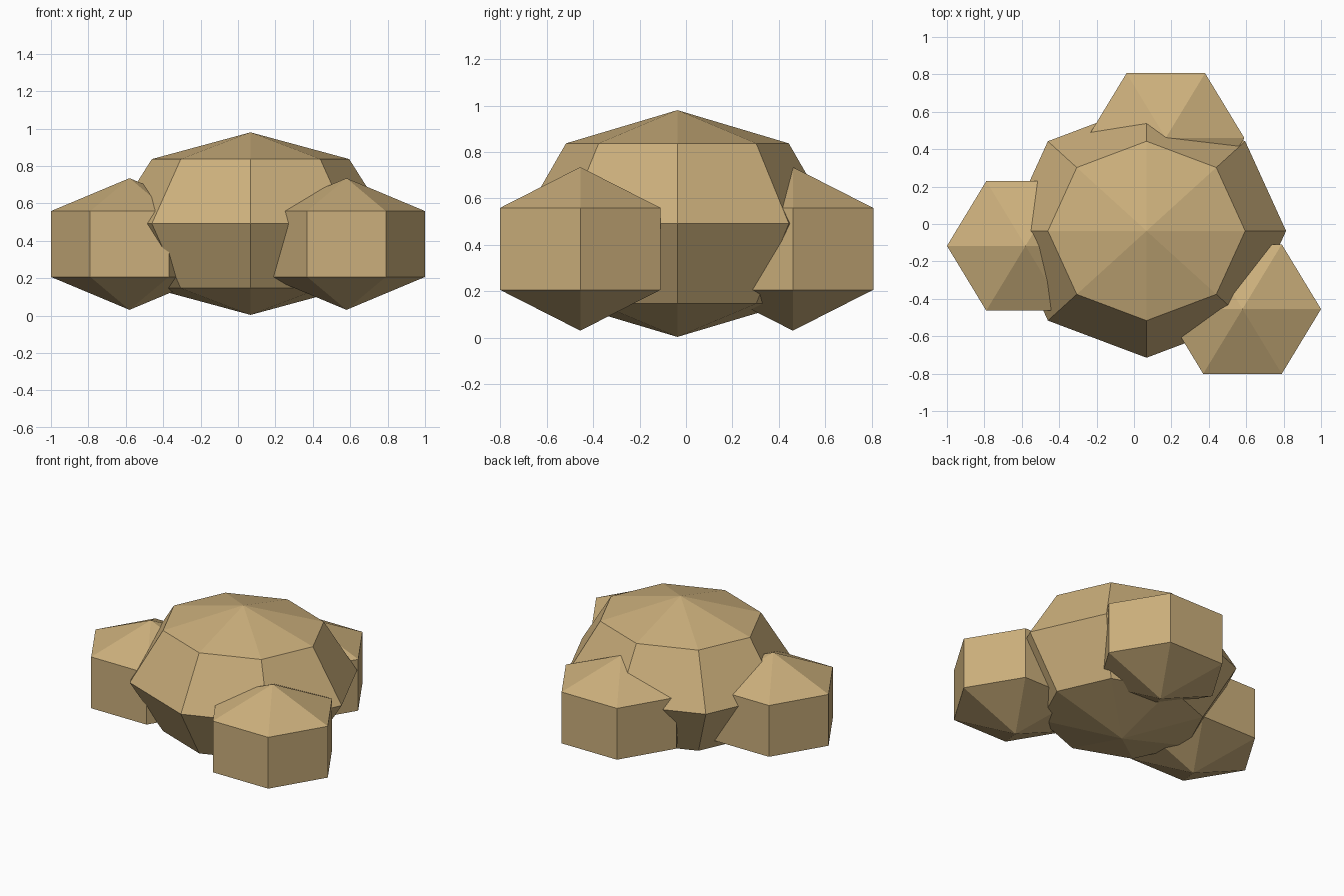
import bpy
import math

cube = bpy.data.objects.get("Cube")
if cube:
    bpy.data.objects.remove(cube, do_unlink=True)

# Single sandy colour
sand = bpy.data.materials.new("sandy_tan")
sand.use_nodes = True
tan = (0.60, 0.43, 0.20, 1.0)
sand.diffuse_color = tan
bsdf = sand.node_tree.nodes["Principled BSDF"]
bsdf.inputs["Base Color"].default_value = tan
bsdf.inputs["Roughness"].default_value = 0.9


def faceted_ball(name, centre, radii, segments, rings):
    """Flat-shaded low-poly ellipsoid with a corner on the +x axis."""
    cx, cy, cz = centre
    rx, ry, rz = radii
    verts = [(0, 0, -rz)]
    for r in range(1, rings):
        lat = math.pi * r / rings
        for s in range(segments):
            a = math.tau * s / segments
            verts.append((rx * math.sin(lat) * math.cos(a),
                          ry * math.sin(lat) * math.sin(a),
                          -rz * math.cos(lat)))
    top = len(verts)
    verts.append((0, 0, rz))

    def ring_vert(r, s):
        return 1 + (r - 1) * segments + s % segments

    faces = []
    for s in range(segments):
        faces.append((0, ring_vert(1, s + 1), ring_vert(1, s)))
        for r in range(1, rings - 1):
            faces.append((ring_vert(r, s), ring_vert(r, s + 1),
                          ring_vert(r + 1, s + 1), ring_vert(r + 1, s)))
        faces.append((ring_vert(rings - 1, s), ring_vert(rings - 1, s + 1), top))

    mesh = bpy.data.meshes.new(name)
    mesh.from_pydata(verts, [], faces)
    mesh.materials.append(sand)
    obj = bpy.data.objects.new(name, mesh)
    obj.location = (cx, cy, cz)
    bpy.context.collection.objects.link(obj)
    return obj


# Large central mound
faceted_ball("main_mound", (0.067, -0.037, 0.492), (0.746, 0.678, 0.488), 8, 4)

# Three smaller lobes set around it
lobe_radii = (0.485, 0.4615, 0.352)
for name, x, y in (("right_lobe", -0.58, -0.117),
                   ("front_left_lobe", 0.58, -0.455),
                   ("back_lobe", 0.17, 0.46)):
    faceted_ball(name, (x, y, 0.383), lobe_radii, 6, 3)
